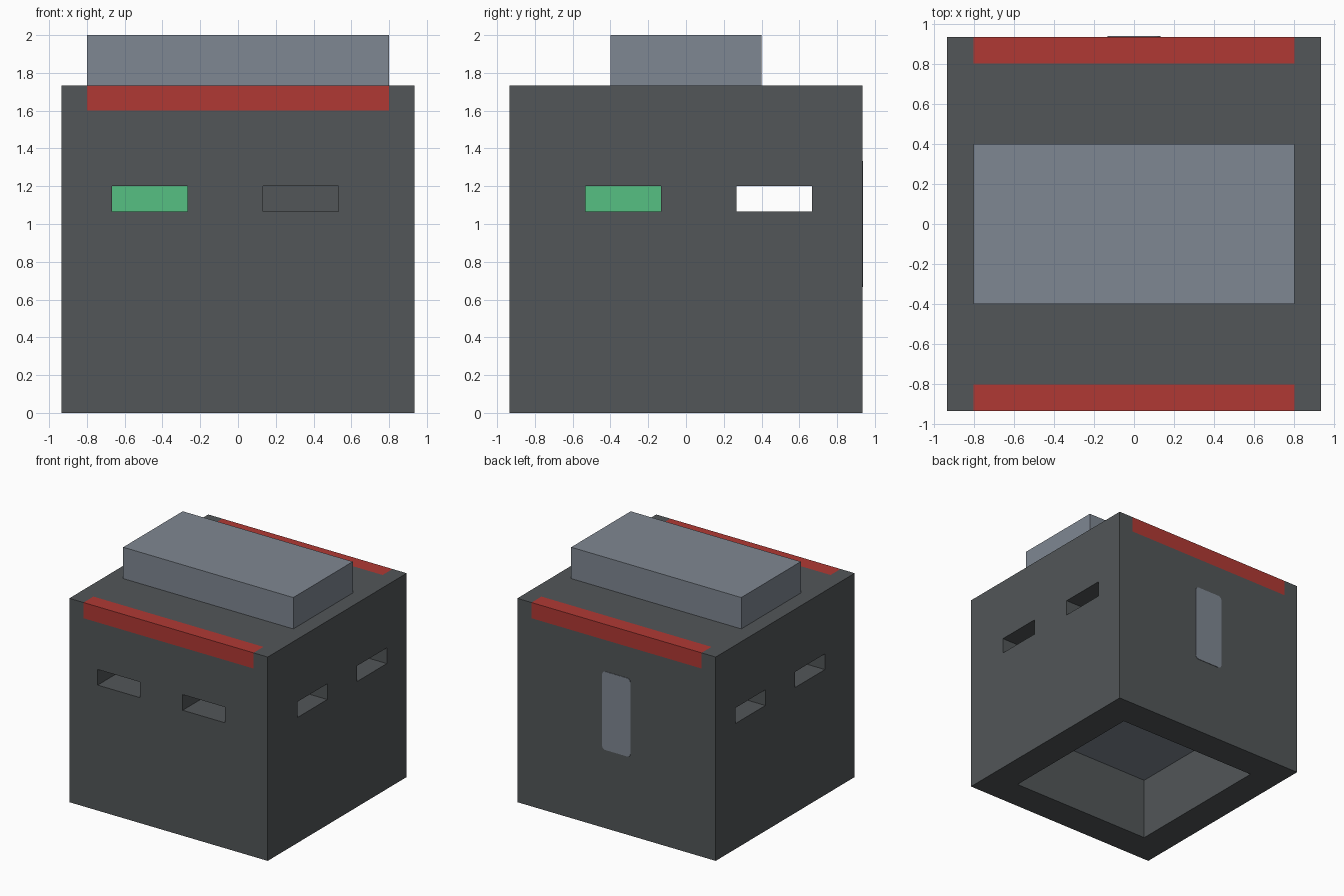
import bpy
import bmesh
from mathutils import Vector

U = 2 / 15  # building module: all parts sit on this grid

if "Cube" in bpy.data.objects:
    bpy.data.objects.remove(bpy.data.objects["Cube"], do_unlink=True)


def make_material(name, rgb):
    linear = [((c / 255 + 0.055) / 1.055) ** 2.4 for c in rgb] + [1.0]
    mat = bpy.data.materials.new(name)
    mat.use_nodes = True
    mat.diffuse_color = linear
    mat.node_tree.nodes["Principled BSDF"].inputs["Base Color"].default_value = linear
    return mat


concrete = make_material("dark concrete", (82, 86, 88))
steel = make_material("blue grey steel", (127, 135, 146))
red = make_material("red paint", (176, 57, 52))
green = make_material("green screen", (86, 192, 130))


def box(name, low, high, *mats):
    """Box between two corners given in modules."""
    low, high = Vector(low) * U, Vector(high) * U
    bm = bmesh.new()
    bmesh.ops.create_cube(bm, size=1)
    for v in bm.verts:
        v.co = (low + high) / 2 + v.co * (high - low)
    mesh = bpy.data.meshes.new(name)
    bm.to_mesh(mesh)
    bm.free()
    for mat in mats:
        mesh.materials.append(mat)
    obj = bpy.data.objects.new(name, mesh)
    bpy.context.collection.objects.link(obj)
    return obj


def cut(target, low, high):
    """Subtract a box from the target and drop the cutter."""
    cutter = box("cutter", low, high, concrete)
    cutter.hide_render = True
    mod = target.modifiers.new("cut", "BOOLEAN")
    mod.operation = "DIFFERENCE"
    mod.solver = "EXACT"
    mod.object = cutter
    bpy.context.view_layer.objects.active = target
    bpy.ops.object.modifier_apply(modifier=mod.name)
    bpy.data.objects.remove(cutter, do_unlink=True)


# Bunker body with red painted strips along the front and back roof edges
body = box("bunker_body", (-7, -7, 0), (7, 7, 13), concrete, red)
bm = bmesh.new()
bm.from_mesh(body.data)
for axis, place in ((0, -6), (0, 6), (1, -6), (1, 6), (2, 12)):
    normal = Vector((0, 0, 0))
    normal[axis] = 1
    bmesh.ops.bisect_plane(bm, geom=bm.verts[:] + bm.edges[:] + bm.faces[:],
                           plane_co=normal * place * U, plane_no=normal)
for f in bm.faces:
    x, y, z = f.calc_center_median() / U
    f.material_index = int(abs(x) < 6 and abs(y) > 6 and z > 12)
bm.to_mesh(body.data)
bm.free()

# Hollow interior, open underneath
cut(body, (-5, -5, -1), (5, 5, 11))

# Viewing slits: two in the front wall, two through both side walls
for start in (-5, 1):
    cut(body, (start, -8, 8), (start + 3, -4, 9))
for start in (-4, 2):
    cut(body, (-8, start, 8), (8, start + 3, 9))

# Roof block and room floor
box("roof_block", (-6, -3, 13), (6, 3, 15), steel)
box("room_floor", (-5, -5, 4), (5, 5, 5), steel)

# Console inside the room
box("console_base", (-4, -3, 5), (-3, -2, 8), concrete)
box("console_screen", (-5, -4, 8), (-2, -1, 9), green)

# Door plate on the back with rounded corners
door = box("back_door", (-1, 6.98, 5), (1, 7.03, 10), steel)
bm = bmesh.new()
bm.from_mesh(door.data)
corners = [e for e in bm.edges
           if abs(e.verts[0].co.y - e.verts[1].co.y) > 0.001]
bmesh.ops.bevel(bm, geom=corners, offset=0.03, segments=3, profile=0.5,
                affect="EDGES")
bm.to_mesh(door.data)
bm.free()
